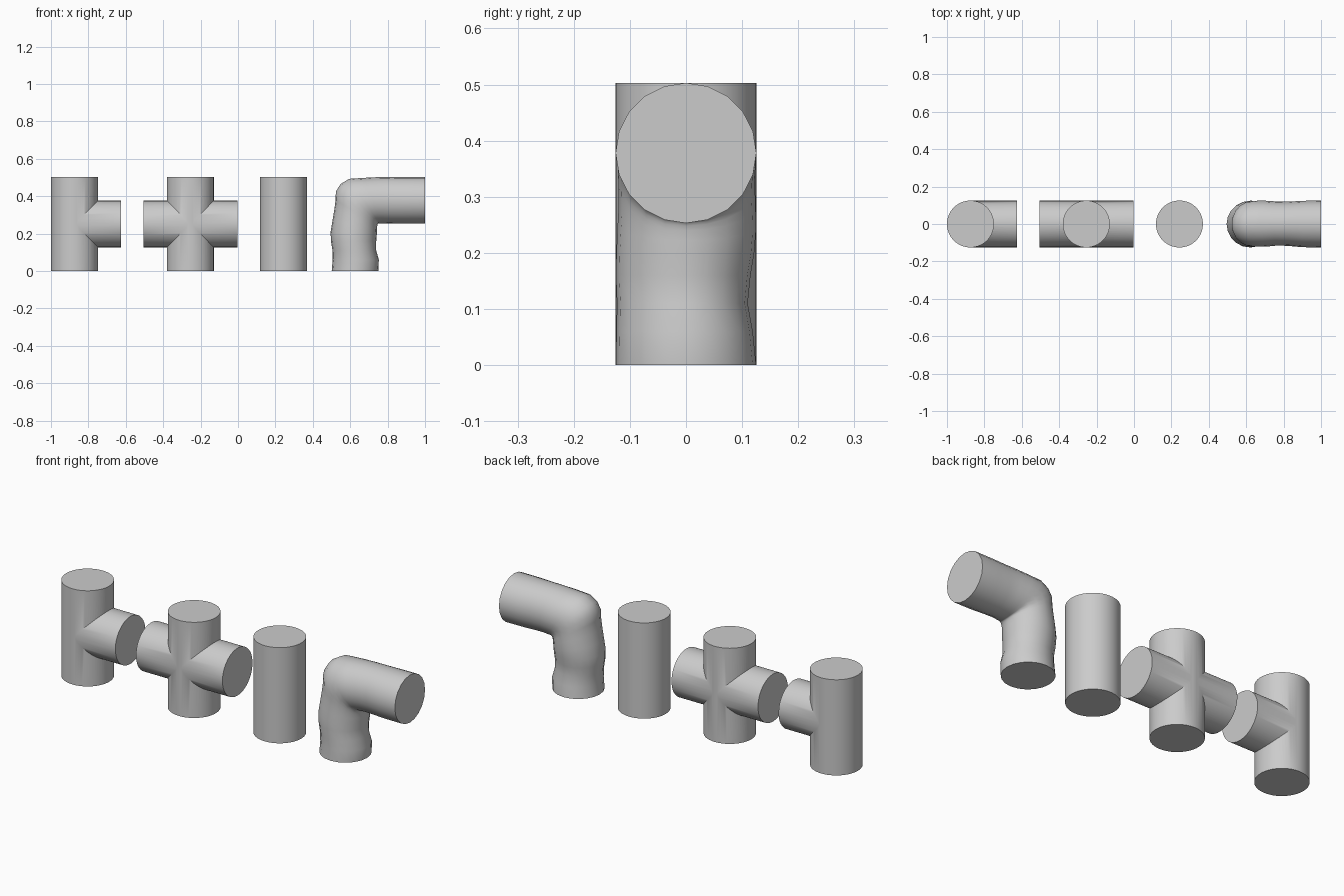
import bpy, bmesh, math
from mathutils import Vector

if "Cube" in bpy.data.objects:
    bpy.data.objects.remove(bpy.data.objects["Cube"])

R, H, SIDES = 0.1255, 0.503, 64


def finish(ob, angle=35):
    bpy.ops.object.select_all(action='DESELECT')
    ob.select_set(True)
    bpy.context.view_layer.objects.active = ob
    bpy.ops.object.shade_smooth_by_angle(angle=math.radians(angle))


def upright(name, x):
    bpy.ops.mesh.primitive_cylinder_add(vertices=SIDES, radius=R, depth=H, location=(x, 0, H / 2))
    ob = bpy.context.object
    ob.name = name
    return ob


def add_branch(ob, x0, x1):
    # horizontal tube merged into the upright one
    bpy.ops.mesh.primitive_cylinder_add(vertices=SIDES, radius=R - 0.0008, depth=x1 - x0,
                                        location=((x0 + x1) / 2, 0, H / 2),
                                        rotation=(0, math.pi / 2, 0))
    branch = bpy.context.object
    mod = ob.modifiers.new("merge", 'BOOLEAN')
    mod.operation, mod.solver, mod.object = 'UNION', 'EXACT', branch
    bpy.context.view_layer.objects.active = ob
    bpy.ops.object.modifier_apply(modifier=mod.name)
    bpy.data.objects.remove(branch)


# tee piece
tee = upright("tee_pipe", -0.8745)
add_branch(tee, -0.8745, -0.626)
finish(tee)

# cross piece
cross = upright("cross_pipe", -0.255)
add_branch(cross, -0.506, -0.003)
finish(cross)

# straight piece
finish(upright("straight_pipe", 0.243))

# dented elbow: each ring is outer x, outer z, inner x, inner z, front and back half width
rings = [
    (.501, 0, .750, 0, .125, .125),
    (.506, .06, .753, .06, .124, .119),
    (.505, .11, .739, .11, .123, .110),
    (.497, .16, .739, .16, .125, .115),
    (.495, .21, .742, .195, .124, .122),
    (.505, .27, .743, .222, .122, .125),
    (.515, .33, .744, .240, .120, .124),
    (.522, .38, .746, .248, .120, .123),
    (.523, .425, .748, .252, .121, .123),
    (.548, .465, .751, .255, .121, .124),
    (.595, .493, .755, .255, .121, .125),
    (.670, .498, .765, .255, .120, .124),
    (.745, .502, .785, .255, .115, .120),
    (.820, .503, .830, .254, .117, .119),
    (.900, .503, .900, .253, .124, .124),
    (1.0, .503, 1.0, .253, .1255, .1255),
]
N = 20
bm = bmesh.new()
loops = []
for ox, oz, ix, iz, front, back in rings:
    a, b = Vector((ox, 0, oz)), Vector((ix, 0, iz))
    mid, half = (a + b) / 2, (a - b) / 2
    loop = []
    for i in range(N):
        t = math.tau * i / N
        s = math.sin(t)
        loop.append(bm.verts.new(mid + half * math.cos(t) + Vector((0, s * (back if s > 0 else front), 0))))
    loops.append(loop)
for p, q in zip(loops, loops[1:]):
    for i in range(N):
        j = (i + 1) % N
        bm.faces.new((p[i], p[j], q[j], q[i]))
bm.faces.new(loops[0])
bm.faces.new(loops[-1])
bmesh.ops.recalc_face_normals(bm, faces=bm.faces[:])
me = bpy.data.meshes.new("elbow_pipe")
bm.to_mesh(me)
bm.free()
elbow = bpy.data.objects.new("elbow_pipe", me)
bpy.context.collection.objects.link(elbow)
finish(elbow, 55)
